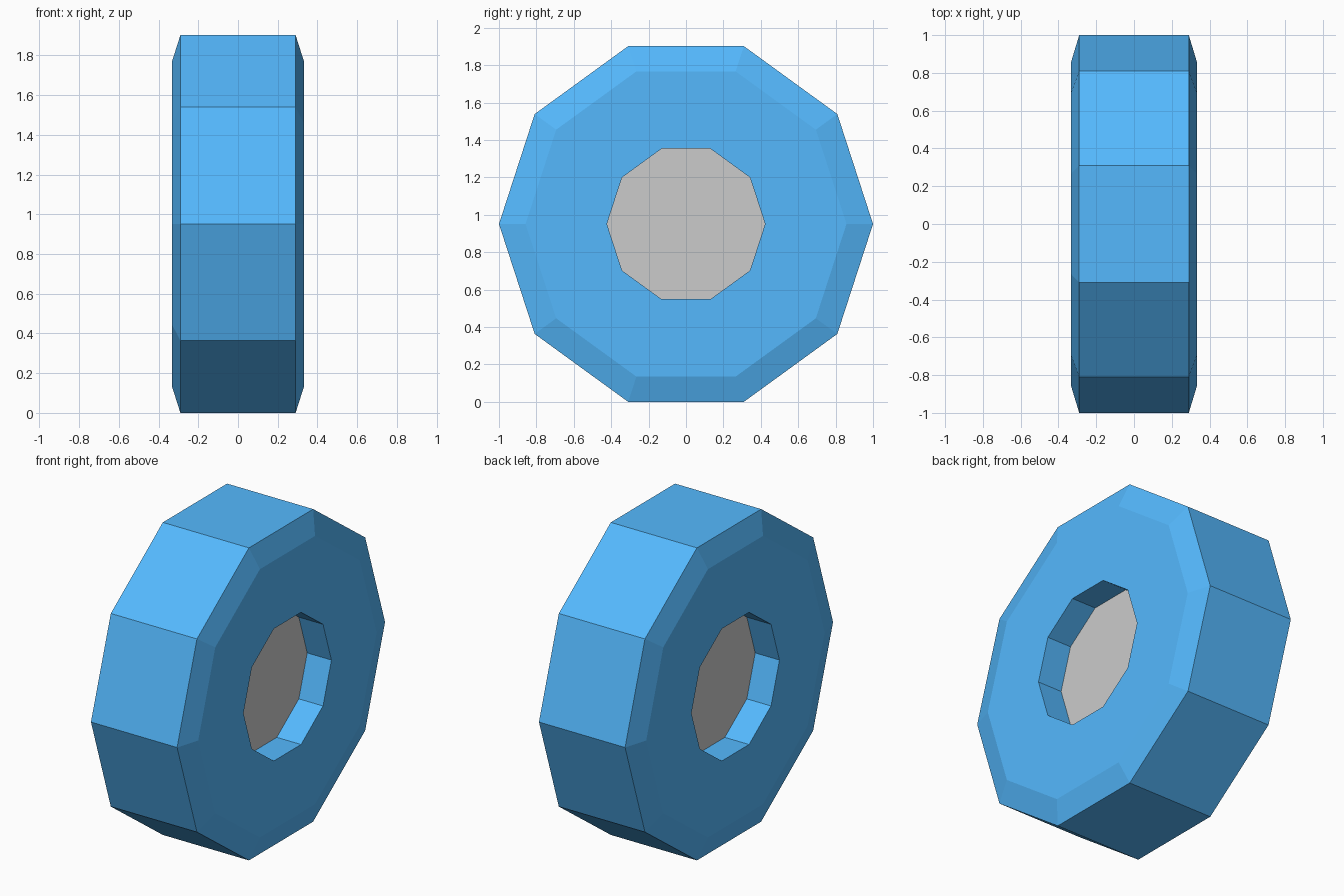
import bpy, bmesh
from math import sin, cos, pi

if "Cube" in bpy.data.objects:
    bpy.data.objects.remove(bpy.data.objects["Cube"])

SIDES = 10
AXLE_Z = sin(2 * pi / 5)   # wheel rests on a flat side
HUB_X, HUB_R = 0.17, 0.423


def lathe(name, profile, color=None, caps=False):
    """Sweep an (x, radius) profile around the x axis in flat facets."""
    bm = bmesh.new()
    rings = [[bm.verts.new((x, r * cos(2 * pi * i / SIDES), r * sin(2 * pi * i / SIDES)))
              for i in range(SIDES)] for x, r in profile]
    for a, b in zip(rings, rings[1:]):
        for i in range(SIDES):
            j = (i + 1) % SIDES
            bm.faces.new((a[i], b[i], b[j], a[j]))
    if caps:
        bm.faces.new(rings[0][::-1])
        bm.faces.new(rings[-1])
    else:
        # the open tyre sweeps from one recess, over the tread, to the other
        for f in bm.faces:
            f.normal_flip()
    bm.normal_update()
    # make sure the outermost wall faces away from the axle
    wall = max(bm.faces, key=lambda f: (f.calc_center_median().yz.length, f.calc_area()))
    if wall.normal.yz.dot(wall.calc_center_median().yz) < 0:
        bmesh.ops.reverse_faces(bm, faces=bm.faces[:])
    if caps:
        bmesh.ops.recalc_face_normals(bm, faces=bm.faces[:])
    mesh = bpy.data.meshes.new(name)
    bm.to_mesh(mesh)
    bm.free()
    obj = bpy.data.objects.new(name, mesh)
    obj.location.z = AXLE_Z
    bpy.context.collection.objects.link(obj)
    if color:
        mat = bpy.data.materials.new(name + "_blue")
        mat.diffuse_color = color
        mat.use_nodes = True
        mat.node_tree.nodes["Principled BSDF"].inputs["Base Color"].default_value = mat.diffuse_color
        mesh.materials.append(mat)
    return obj


# Tyre: recess wall, side face, bevel, tread, mirrored across x
half = [(HUB_X, HUB_R), (0.333, HUB_R), (0.333, 0.858), (0.29, 1.0)]
lathe("tyre", [(-x, r) for x, r in half] + half[::-1], (0.09, 0.485, 0.99, 1))

# Hub: grey disc recessed on both sides
lathe("hub", [(-HUB_X, HUB_R), (HUB_X, HUB_R)], caps=True)
